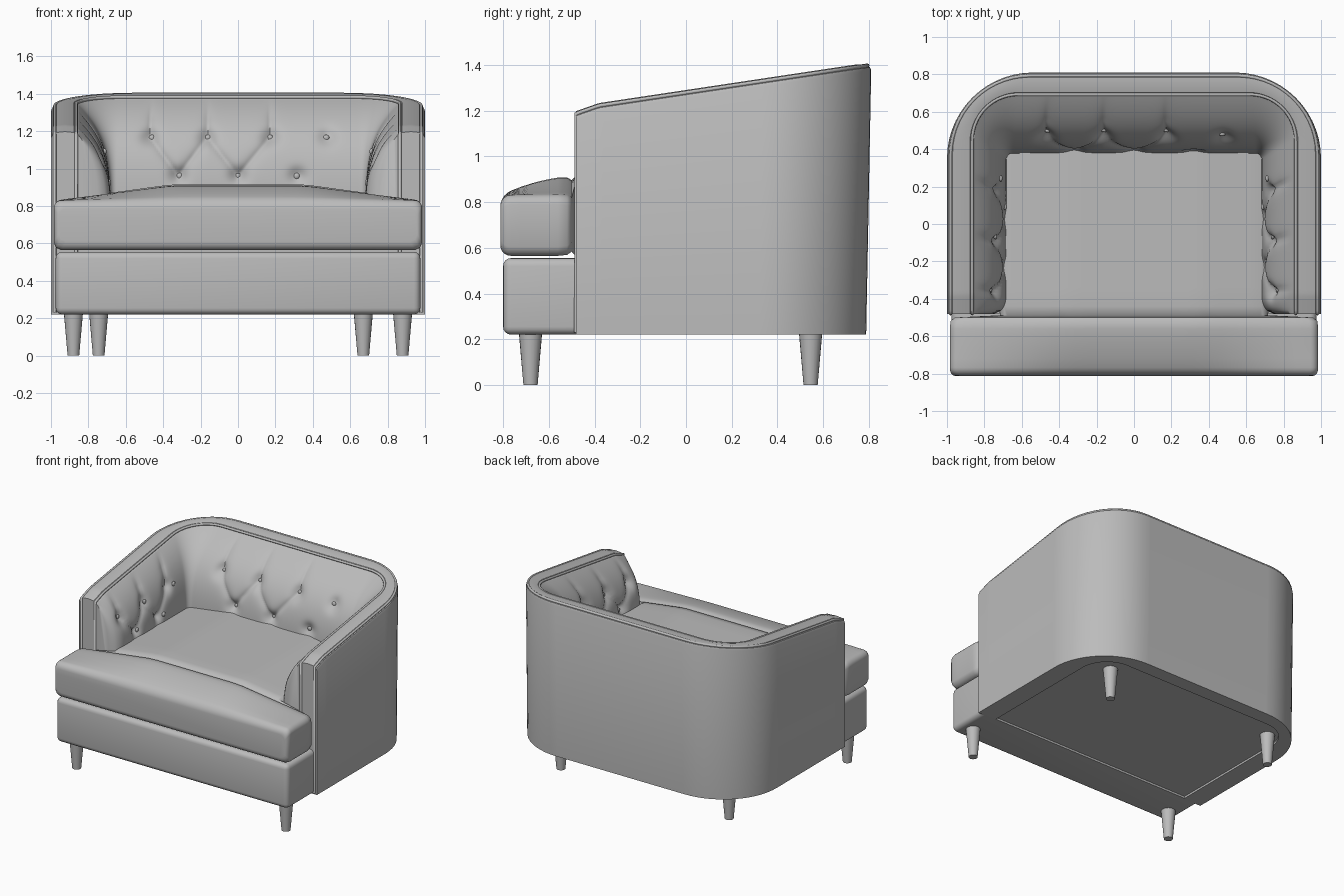
import bpy, bmesh, math
from mathutils import Vector

if "Cube" in bpy.data.objects:
    bpy.data.objects.remove(bpy.data.objects["Cube"])

GREY = (0.5, 0.5, 0.5, 1)
mat = bpy.data.materials.new("grey_upholstery")
mat.use_nodes = True
mat.diffuse_color = GREY
mat.node_tree.nodes["Principled BSDF"].inputs["Base Color"].default_value = GREY

FRONT, FLOOR = -0.48, 0.22        # arm front plane, underside height
SIDE, CORNER, BACK = 48, 14, 120  # samples along the U-shaped plan


def finish(name, bm, angle=35):
    bmesh.ops.recalc_face_normals(bm, faces=bm.faces)
    mesh = bpy.data.meshes.new(name)
    bm.to_mesh(mesh)
    bm.free()
    ob = bpy.data.objects.new(name, mesh)
    bpy.context.collection.objects.link(ob)
    mesh.materials.append(mat)
    bpy.ops.object.select_all(action='DESELECT')
    ob.select_set(True)
    bpy.context.view_layer.objects.active = ob
    bpy.ops.object.shade_smooth_by_angle(angle=math.radians(angle))
    return ob


def loft(name, sections, angle=35):
    """Skin closed loops and cap both ends."""
    bm = bmesh.new()
    rings = [[bm.verts.new(p) for p in s] for s in sections]
    n = len(rings[0])
    for a, b in zip(rings, rings[1:]):
        for i in range(n):
            j = (i + 1) % n
            bm.faces.new((a[i], a[j], b[j], b[i]))
    bm.faces.new(rings[0])
    bm.faces.new(rings[-1][::-1])
    return finish(name, bm, angle)


def plan(hx, yb, r):
    """U-shaped plan: left arm, rounded corner, back, corner, right arm."""
    half = [(hx, FRONT + (yb - r - FRONT) * i / SIDE) for i in range(SIDE)]
    for i in range(CORNER):
        a = math.pi / 2 * i / CORNER
        half.append((hx - r + r * math.cos(a), yb - r + r * math.sin(a)))
    w = hx - r
    back = [(w - 2 * w * i / BACK, yb) for i in range(BACK + 1)]
    return half + back + [(-x, y) for x, y in reversed(half)]


def rim(y):
    return 1.285 + 0.15 * y - 0.02 * max(0, (-0.38 - y) / 0.1)


def mix(a, b, f):
    return a[0] + (b[0] - a[0]) * f, a[1] + (b[1] - a[1]) * f


outer, inner = plan(1.0, 0.81, 0.46), plan(0.85, 0.68, 0.22)
seatline = plan(0.68, 0.375, 0.03)

# Curved shell wrapping the arms and back
PROFILE = [(0, -0.03), (0.04, -0.016), (0.12, -0.012), (0.2, 0), (0.5, 0.005),
           (0.82, 0), (0.9, -0.012), (1, -0.02)]


def shell_section(o, q):
    foot = 0.022 * max(0, o[1]) / 0.81
    pts = [(o[0], o[1] - foot, FLOOR)]
    for f, dz in PROFILE:
        x, y = mix(o, q, f)
        pts.append((x, y, rim(y) + dz))
    return pts + [(q[0], q[1], FLOOR)]


loft("arm_and_back_shell", [shell_section(o, q) for o, q in zip(outer, inner)])

# Piping along both edges of the rim and down the arm fronts
def tube(name, pts, radius):
    cu = bpy.data.curves.new(name, 'CURVE')
    cu.dimensions = '3D'
    cu.bevel_depth, cu.bevel_resolution = radius, 2
    sp = cu.splines.new('POLY')
    sp.points.add(len(pts) - 1)
    for p, co in zip(sp.points, pts):
        p.co = (*co, 1)
    ob = bpy.data.objects.new(name, cu)
    bpy.context.collection.objects.link(ob)
    cu.materials.append(mat)
    bpy.ops.object.select_all(action='DESELECT')
    ob.select_set(True)
    bpy.context.view_layer.objects.active = ob
    bpy.ops.object.convert(target='MESH')
    bpy.ops.object.shade_smooth()


for name, f in (("outer_piping", 0.13), ("inner_piping", 0.9)):
    path = [mix(o, q, f) for o, q in zip(outer, inner)]
    top = [(x, y, rim(y) - 0.007) for x, y in path]
    ends = [(x, y, FLOOR + 0.01) for x, y, z in (top[0], top[-1])]
    tube(name, [ends[0]] + top + [ends[1]], 0.009)

# Tufting layout: buttons and the creases that join them, as (along, height)
back_up = [(-0.46, 1.17), (-0.16, 1.17), (0.17, 1.17), (0.47, 1.17)]
back_low = [(-0.31, 0.96), (0, 0.96), (0.31, 0.96)]
side_up = [(0.24, 1.09), (-0.06, 1.07), (-0.35, 1.05)]
side_low = [(0.09, 0.92), (-0.2, 0.91)]


def creases(up, low):
    segs = [(u, (u[0], 1.5)) for u in up]
    for a, b, l in zip(up, up[1:], low):
        segs += [(a, l), (l, b)]
    return [(Vector(a), Vector(b)) for a, b in segs]


back_seams = creases(back_up[:3], back_low[:2])
side_seams = creases(side_up, side_low)


def seg_dist(p, a, b):
    t = max(0, min(1, (p - a).dot(b - a) / (b - a).length_squared))
    return (p - a - (b - a) * t).length


def dent(s, z, seams, buttons):
    p = Vector((s, z))
    d = min(seg_dist(p, a, b) for a, b in seams)
    k = min((p - Vector(b)).length for b in buttons)
    return 0.022 * math.exp(-d / 0.022) + 0.03 * math.exp(-(k / 0.045) ** 2)


# Tufted inner padding, leaning in from the rim to the seat
ROWS, PAD_FOOT = 64, 0.6


def pad_section(q, s):
    on_back = q[1] > 0.66
    end = min(1, (q[1] - FRONT) / 0.1)
    swell = 0.6 + 0.4 * math.sqrt(1 - (1 - end) ** 2)
    top = rim(q[1]) - 0.018
    depth = math.dist(q, s)
    pts = []
    for j in range(ROWS + 1):
        v = j / ROWS
        z = top + (PAD_FOOT - top) * v
        f = (1 - (1 - v) ** 4.5) * swell
        if on_back:
            d = dent(q[0], z, back_seams, back_up + back_low)
        else:
            d = dent(q[1], z, side_seams, side_up + side_low)
        f = max(0, f - d * min(1, v * 8) / depth)
        pts.append((*mix(q, s, f), z))
    return pts + [(q[0], q[1], PAD_FOOT)]


pad = [pad_section(q, s) for q, s in zip(inner, seatline)]
loft("tufted_padding", pad, 60)

# Buttons sit at the nearest padding point
flat = [Vector(p) for s in pad for p in s[:-1]]
back_pts = [p for p in flat if abs(p.x) < 0.6]
arm_pts = {sg: [p for p in flat if p.x * sg > 0.66 and p.y < 0.34] for sg in (1, -1)}


def button(name, at, axis):
    bm = bmesh.new()
    bmesh.ops.create_uvsphere(bm, u_segments=12, v_segments=8, radius=0.017)
    bmesh.ops.scale(bm, vec=(0.6, 1, 1) if axis == 0 else (1, 0.6, 1), verts=bm.verts)
    bmesh.ops.translate(bm, vec=at, verts=bm.verts)
    finish(name, bm, 60)


for s, z in back_up + back_low:
    button("back_button", min(back_pts, key=lambda p: math.hypot(p.x - s, p.z - z)), 1)
for pts in arm_pts.values():
    for s, z in side_up + side_low:
        button("arm_button", min(pts, key=lambda p: math.hypot(p.y - s, p.z - z)), 0)

# T-shaped crowned seat cushion
def crown(x, y):
    across = min(1, max(0, (0.98 - abs(x)) / 0.62))
    along = min(1, (y + 0.81) / 0.36)
    return 0.085 * across * (1 - (1 - along) ** 2)


def cushion_section(y, w, inset):
    lo, hi, r = 0.565 + inset, 0.83 - inset, 0.04
    w -= inset * 0.6
    right = [(w - r + r * math.cos(a), hi - r + r * math.sin(a))
             for a in (math.pi / 2 * i / 5 for i in range(6))]
    middle = [((w - r) * (1 - i / 12), hi) for i in range(1, 24)]
    top = right + middle + [(-x, z) for x, z in reversed(right)]
    under = [(-w, lo + r), (-w + r * 0.3, lo + r * 0.3), (-w + r, lo),
             (w - r, lo), (w - r * 0.3, lo + r * 0.3), (w, lo + r)]
    return [(x, y, z + crown(x, y) * (z > 0.7)) for x, z in top + under]


R = 0.045
stations = []
for i in range(6):
    a = math.pi / 2 * i / 5
    stations.append((-0.812 + R * (1 - math.cos(a)), 0.985, R * (1 - math.sin(a))))
stations += [(-0.72 + 0.04 * i, 0.985, 0) for i in range(5)]
stations += [(-0.52, 0.983, 0.004), (-0.5, 0.97, 0.018), (-0.488, 0.72, 0.005)]
stations += [(-0.44 + 0.1 * i, 0.72, 0) for i in range(10)]
loft("seat_cushion", [cushion_section(*s) for s in stations], 50)

# Front rail under the cushion
bm = bmesh.new()
bmesh.ops.create_cube(bm, size=1)
bmesh.ops.scale(bm, vec=(1.95, 0.33, 0.335), verts=bm.verts)
bmesh.ops.translate(bm, vec=(0, -0.635, FLOOR + 0.1675), verts=bm.verts)
front_edges = [e for e in bm.edges if all(v.co.y < -0.7 for v in e.verts)
               or abs(e.verts[0].co.y - e.verts[1].co.y) > 0.1]
bmesh.ops.bevel(bm, geom=front_edges, offset=0.035, segments=4, profile=0.5, affect='EDGES')
finish("front_rail", bm)

# Hidden frame closing the underside
loft("base_frame", [[(x, y, z) for x, y in plan(0.94, 0.75, 0.35)] for z in (0.235, 0.62)])

# Tapered round legs
for name, x, y in (("front_right_leg", -0.88, -0.68), ("front_left_leg", 0.88, -0.68),
                   ("back_right_leg", -0.745, 0.545), ("back_left_leg", 0.67, 0.545)):
    bm = bmesh.new()
    bmesh.ops.create_cone(bm, cap_ends=True, segments=20, radius1=0.031, radius2=0.052, depth=0.24)
    bmesh.ops.translate(bm, vec=(x, y, 0.12), verts=bm.verts)
    finish(name, bm)
